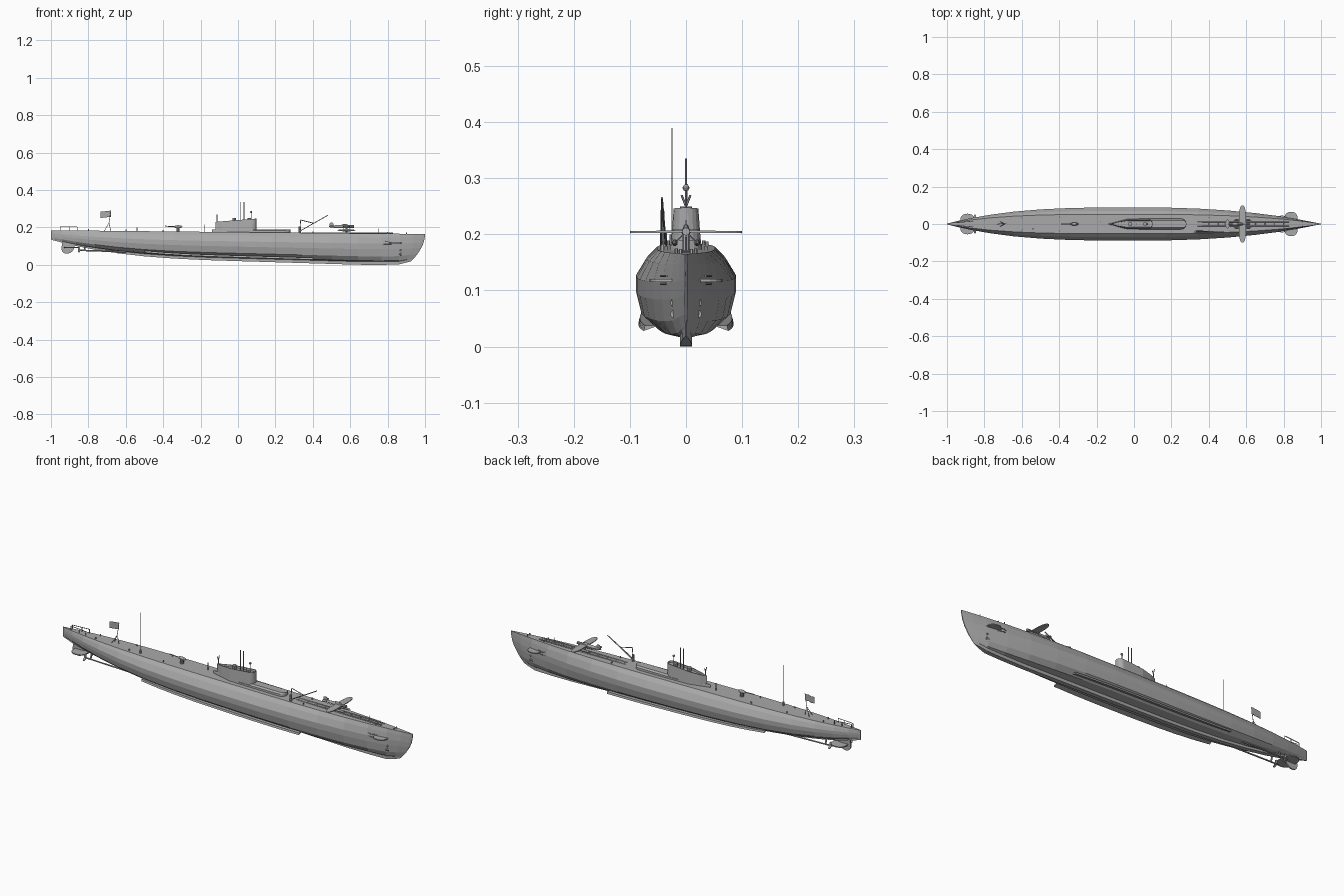
import bpy, bmesh
from math import sin, cos, pi
from mathutils import Vector

if "Cube" in bpy.data.objects:
    bpy.data.objects.remove(bpy.data.objects["Cube"], do_unlink=True)

tone = (0.4, 0.4, 0.4, 1)
grey = bpy.data.materials.new("naval_grey")
grey.use_nodes = True
grey.diffuse_color = tone
grey.node_tree.nodes["Principled BSDF"].inputs["Base Color"].default_value = tone


def finish(name, bm, mirrored=False):
    if mirrored:
        copy = bmesh.ops.duplicate(bm, geom=bm.verts[:] + bm.edges[:] + bm.faces[:])
        for item in copy["geom"]:
            if isinstance(item, bmesh.types.BMVert):
                item.co.y = -item.co.y
    bmesh.ops.recalc_face_normals(bm, faces=bm.faces)
    mesh = bpy.data.meshes.new(name)
    bm.to_mesh(mesh)
    bm.free()
    mesh.materials.append(grey)
    obj = bpy.data.objects.new(name, mesh)
    bpy.context.collection.objects.link(obj)


def loft(name, rings, mirrored=False):
    bm = bmesh.new()
    rows = [[bm.verts.new(point) for point in ring] for ring in rings]
    count = len(rows[0])
    for row, following in zip(rows, rows[1:]):
        for i in range(count):
            j = (i + 1) % count
            bm.faces.new((row[i], row[j], following[j], following[i]))
    bm.faces.new(rows[0])
    bm.faces.new(rows[-1])
    finish(name, bm, mirrored)


def rods(name, radius, *paths, mirrored=False, sides=6):
    bm = bmesh.new()
    for path in paths:
        for start, end in zip(path, path[1:]):
            start, end = Vector(start), Vector(end)
            along = end - start
            made = bmesh.ops.create_cone(bm, cap_ends=True, segments=sides, radius1=radius,
                                         radius2=radius, depth=along.length)
            turn = along.to_track_quat('Z', 'Y')
            for vert in made["verts"]:
                vert.co = turn @ vert.co + (start + end) / 2
    finish(name, bm, mirrored)


def ellipsoid(name, centre, radii, mirrored=False):
    bm = bmesh.new()
    made = bmesh.ops.create_uvsphere(bm, u_segments=10, v_segments=8, radius=1)
    for vert in made["verts"]:
        vert.co = Vector(centre) + vert.co * Vector(radii)
    finish(name, bm, mirrored)


def blade(name, root, span, chord, thickness, mirrored=False):
    # Round-tipped fin whose chord runs fore and aft
    root, span = Vector(root), Vector(span)
    forward = Vector((chord / 2, 0, 0))
    normal = span.cross(forward).normalized() * thickness / 2
    angles = [pi * i / 10 for i in range(11)]
    outline = [root + forward * cos(a) + span * abs(sin(a)) ** 0.5 for a in angles]
    loft(name, [[p - normal for p in outline], [p + normal for p in outline]], mirrored)


def beam(x):
    return 0.002 + 0.087 * (1 - abs(x) ** (2.4 if x > 0 else 3))


def deck(x):
    return 0.175 - 0.01 * x


def keel(x):
    return max(0, 0.02 - 0.03 * x) + 0.085 * max(0, -x) ** 3


def both_sides(half):
    return half + [(x, -y, z) for x, y, z in reversed(half)]


def section(x):
    # Keel, flat bottom, bulging side tank, narrow deck; the stem rakes forward
    width, bottom, rake = beam(x), keel(x), max(0, x - 0.85) / 2
    bottom += rake / 4
    foot = min(0.011, width / 2)
    edge = width * (0.58 + 0.14 * x * x)
    profile = [(foot, 0), (foot, 0.1), (width * 0.6, 0.13), (width * 0.9, 0.27), (width, 0.5),
               (width, 0.68), ((width + edge) / 2, 0.88), (edge, 1)]
    return both_sides([(x - rake * (1 - t) ** 2, y, bottom + t * (deck(x) - bottom))
                       for y, t in profile])


loft("hull", [section(sin(pi / 2 * i / 9)) for i in range(-9, 10)])


# Bilge keels follow the hull's lower edge
def bilge(x):
    width, z = beam(x), keel(x) + 0.02
    return [(x, width * 0.6, z + 0.01), (x, width * 0.95, z), (x, width * 0.92, z + 0.01)]


loft("bilge_keels", [bilge(i / 10) for i in range(-5, 5)], mirrored=True)


# Hangar and conning tower share a plan that is pointed aft and round ahead
def teardrop(back, front, width, z, slope=0):
    length = front - back
    half = [(back, 0.001), (back + length / 7, width / 2), (back + length * 0.4, width)]
    for i in range(5):
        a = pi / 2 * (1 - i / 4.5)
        half.append((front - width + width * cos(a), width * sin(a)))
    return both_sides([(x, y, z + slope * (x - back)) for x, y in half])


loft("hangar", [teardrop(-0.14, 0.28, w, z) for w, z in ((0.03, 0.15), (0.028, 0.183), (0.02, 0.19))])
levels = ((0.028, 0.17, 0), (0.025, 0.2, 0.03), (0.022, 0.23, 0.08), (0.018, 0.23, 0.08),
          (0.017, 0.22, 0.08))
loft("conning_tower", [teardrop(-0.12, 0.1, *level) for level in levels])


def post(x, y, bottom, top):
    return [(x, y, bottom), (x, y, top)]


bridge = 0.23
rods("bridge_housings", 0.011, post(0.06, 0, bridge, 0.25), post(-0.02, 0, bridge, 0.25), sides=10)
rods("periscopes", 0.002, *[post(x, 0, bridge, 0.335) for x in (0.015, 0.032)])
rods("bridge_direction_finder", 0.002, post(0.07, 0, bridge, 0.28))
ellipsoid("direction_finder_head", (0.07, 0, 0.283), [0.006] * 3)
fork = Vector((-0.112, 0, 0.25))
rods("bridge_fork_mast", 0.002, [fork - Vector((0, 0, 0.03)), fork, fork + Vector((0, 0.008, 0.02))],
     mirrored=True)

# Radio mast, flagstaff and flag
rods("radio_mast", 0.0012, post(-0.54, -0.025, 0.17, 0.39))
rods("radio_mast_base", 0.004, post(-0.54, -0.025, 0.17, 0.2))
staff, peak = Vector((-0.69, 0, 0.225)), Vector((-0.68, 0, 0.29))
rods("flagstaff", 0.0014, [staff, peak], [staff, (-0.68, 0, 0.18)])
rods("flagstaff_legs", 0.0014, [staff, (-0.715, 0.013, 0.18)], mirrored=True)


def ripple(i, drop):
    return peak + Vector((-0.009 * i, 0.003 * sin(i * 2), -drop - 0.001 * i))


strip = [ripple(i, 0) for i in range(7)] + [ripple(i, 0.033) for i in reversed(range(7))]
cloth = Vector((0, 0.001, 0))
loft("flag", [strip, [p + cloth for p in strip]])

# Deck gun
gun = Vector((-0.32, 0, 0.204))
rods("gun_mount", 0.009, post(gun.x, 0, 0.17, gun.z), sides=10)
ellipsoid("gun_breech", gun, (0.024, 0.008, 0.008))
rods("gun_barrel", 0.0025, [gun, gun + Vector((-0.07, 0, 0.003))])

# Deck fittings
rods("deck_posts", 0.0015, post(-0.18, 0.012, 0.17, 0.215), post(0.75, 0, 0.16, 0.195))


def fitting(x, height):
    return post(x, beam(x) * 0.45, deck(x) - 0.01, deck(x) + height)


rods("bollards", 0.003, *[fitting(x, 0.008) for x in (-0.8, -0.6, -0.4, 0.4, 0.8, 0.9)], mirrored=True)
ends = [fitting(x, 0.02) for x in (-0.95, -0.9, -0.86)]
rods("stern_guard", 0.0018, *ends, [top for bottom, top in ends], mirrored=True)

# Catapult track
track = 0.17
rods("catapult_rails", 0.003, [(0.34, 0.011, track), (0.83, 0.011, track)], mirrored=True, sides=4)
rods("catapult_sleepers", 0.002, sides=4,
     *[[(x / 20, -0.012, track), (x / 20, 0.012, track)] for x in range(7, 17)])

# Crane beside the track
foot, head, tip = Vector((0.33, -0.04, 0.18)), Vector((0.335, -0.04, 0.24)), Vector((0.48, -0.043, 0.265))
gap = Vector((0, 0.004, 0))
rods("crane_post", 0.006, post(foot.x, foot.y, 0.155, 0.205), sides=8)
rods("crane_jib", 0.002, [foot - gap, tip], [foot + gap, tip], [foot, head, foot.lerp(tip, 0.5)])

# Seaplane on its cradle
body = Vector((0.58, 0, 0.205))
ellipsoid("seaplane_fuselage", body - Vector((0.03, 0, 0)), (0.07, 0.008, 0.008))
ellipsoid("seaplane_canopy", body + Vector((-0.01, 0, 0.007)), (0.02, 0.005, 0.006))
rods("seaplane_engine", 0.007, [body, body + Vector((0.04, 0, 0))], sides=10)
blade("seaplane_wings", body, (0, 0.1, -0.001), 0.038, 0.004, mirrored=True)
tail = body + Vector((-0.08, 0, 0.003))
blade("seaplane_tailplane", tail, (0, 0.023, 0), 0.02, 0.002, mirrored=True)
blade("seaplane_fin", tail, (0, 0, 0.018), 0.024, 0.002)
float_centre = body + Vector((0, 0.02, -0.02))
ellipsoid("seaplane_floats", float_centre, (0.05, 0.005, 0.006), mirrored=True)
rods("seaplane_struts", 0.0012, mirrored=True,
     *[[float_centre + s, body + s] for s in (Vector((-0.015, 0, 0)), Vector((0.015, 0, 0)))])
rods("seaplane_cradle", 0.006, [body, (body.x, 0, track)], sides=8)

# Bow planes with guards, torpedo tubes
bow = Vector((0.84, 0.015, 0.118))
blade("bow_planes", bow, (0, 0.05, 0), 0.07, 0.005, mirrored=True)
rods("bow_plane_guards", 0.002, mirrored=True,
     *[[(0.75, 0.03, z), (0.79, 0.045, z), (0.82, 0.035, z)] for z in (0.112, 0.126)])
rods("torpedo_tubes", 0.008, *[[(0.83, 0.018, z), (0.875, 0.02, z)] for z in (0.058, 0.078)],
     mirrored=True, sides=10)

# Rudder, stern planes, shafts and propellers
blade("rudder", (-0.905, 0, 0.12), (-0.01, 0, -0.06), 0.07, 0.007)
blade("stern_planes", (-0.89, 0, 0.092), (0, 0.055, 0), 0.08, 0.005, mirrored=True)
hub, strut = Vector((-0.85, 0.032, 0.078)), Vector((-0.82, 0.032, 0.078))
rods("propeller_shafts", 0.004, [hub, (-0.6, 0.03, 0.07)], [strut, (strut.x, 0.02, 0.115)], mirrored=True)
for i in range(3):
    angle = pi / 2 + i * pi * 2 / 3
    blade("propeller_blade", hub, (0, 0.02 * cos(angle), 0.02 * sin(angle)), 0.012, 0.004, mirrored=True)
